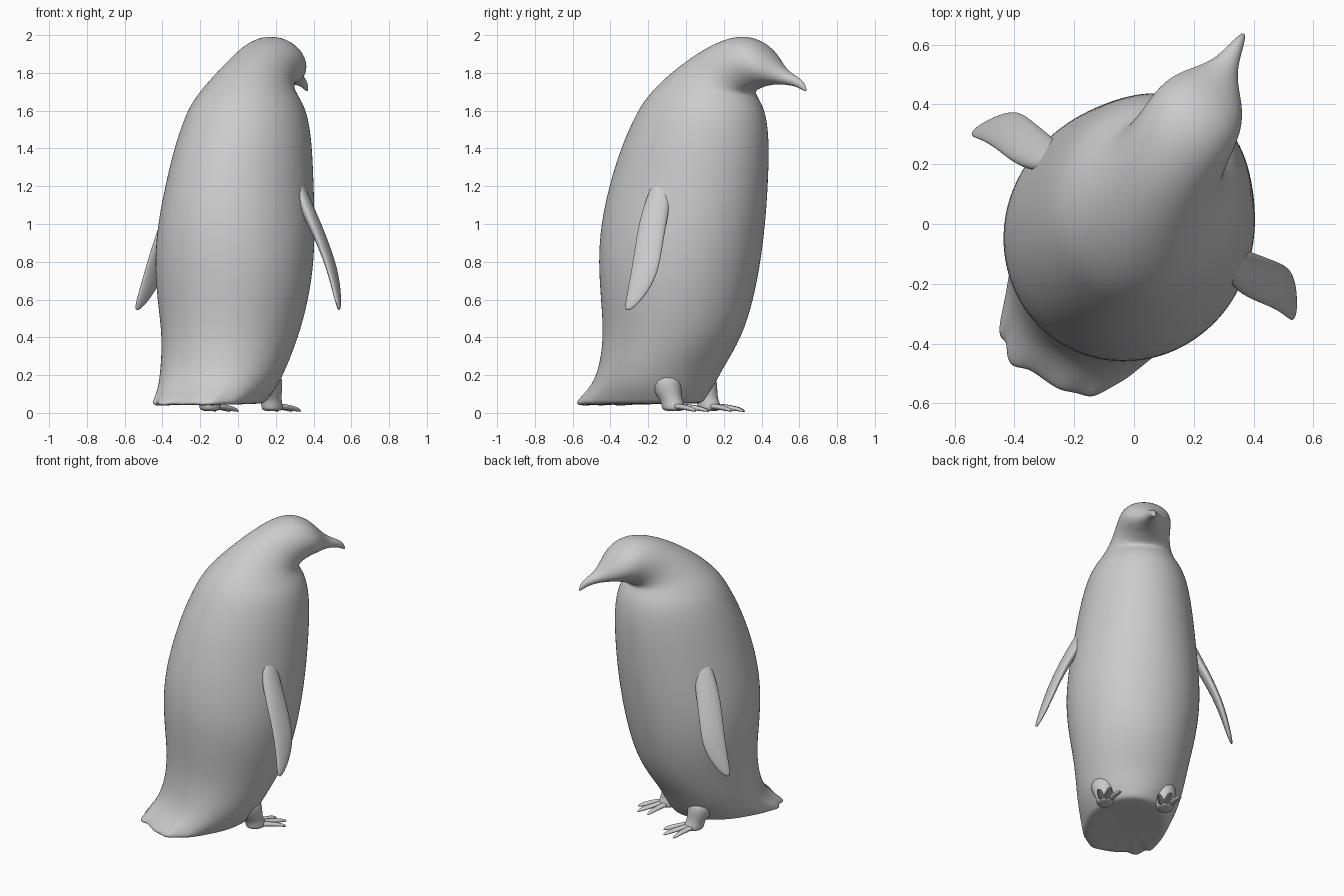
import bpy, math, random
from mathutils import Vector, Matrix

random.seed(4)
cube = bpy.data.objects.get("Cube")
if cube:
    bpy.data.objects.remove(cube, do_unlink=True)

# The bird is modelled facing local +x, then turned on the spot
HEADING = Matrix.Rotation(math.radians(60), 4, 'Z')


def make_object(name, verts, faces, levels=2):
    mesh = bpy.data.meshes.new(name)
    mesh.from_pydata(verts, [], faces)
    mesh.transform(HEADING)
    mesh.shade_smooth()
    obj = bpy.data.objects.new(name, mesh)
    bpy.context.collection.objects.link(obj)
    mod = obj.modifiers.new("Smooth", 'SUBSURF')
    mod.levels = mod.render_levels = levels
    # consistent outward normals
    import bmesh
    bm = bmesh.new()
    bm.from_mesh(mesh)
    bmesh.ops.recalc_face_normals(bm, faces=bm.faces)
    bm.to_mesh(mesh)
    bm.free()
    return obj


def loft(name, rings, levels=2):
    """Skin a list of equal-length point rings and cap both ends."""
    n = len(rings[0])
    verts = [p for ring in rings for p in ring]
    faces = [(r * n + k, r * n + (k + 1) % n, (r + 1) * n + (k + 1) % n, (r + 1) * n + k)
             for r in range(len(rings) - 1) for k in range(n)]
    faces.append(tuple(range(n))[::-1])
    faces.append(tuple(range(len(verts) - n, len(verts))))
    return make_object(name, verts, faces, levels)


def ellipse(center, a, b, n, power=1.0):
    """Ring spanned by two half axes; power below 1 squares off the rear half."""
    points = []
    for k in range(n):
        t = 2 * math.pi * k / n
        c, s = math.cos(t), math.sin(t)
        if c < 0:
            c = -abs(c) ** power
            s = math.copysign(abs(s) ** power, s)
        points.append(Vector(center) + Vector(a) * c + Vector(b) * s)
    return points


# Body, head and beak: back x, back z, front x, front z, half width
BODY = [
    (-.46, .05, .00, .05, .15), (-.62, .035, .07, .05, .25),
    (-.61, .065, .09, .08, .265), (-.53, .13, .12, .13, .30),
    (-.475, .22, .17, .23, .33), (-.45, .4, .29, .4, .358),
    (-.46, .6, .353, .6, .40), (-.475, .8, .395, .8, .42),
    (-.464, 1.0, .428, 1.0, .407), (-.42, 1.2, .45, 1.2, .38),
    (-.353, 1.4, .462, 1.4, .352), (-.28, 1.55, .455, 1.53, .322),
    (-.235, 1.63, .435, 1.62, .292), (-.17, 1.71, .40, 1.675, .25),
    (-.07, 1.80, .395, 1.695, .21), (.06, 1.89, .42, 1.71, .18),
    (.2, 1.965, .45, 1.72, .168), (.35, 2.005, .48, 1.73, .162),
    (.47, 1.965, .515, 1.735, .138), (.545, 1.885, .55, 1.74, .095),
    (.61, 1.815, .59, 1.738, .05), (.67, 1.785, .64, 1.735, .03),
    (.72, 1.755, .69, 1.722, .018), (.74, 1.705, .73, 1.70, .006),
]
rings = []
for i, (xb, zb, xf, zf, w) in enumerate(BODY):
    back, front = Vector((xb, 0, zb)), Vector((xf, 0, zf))
    power = min(1, .68 + .08 * max(0, i - 1))
    rings.append(ellipse((back + front) / 2, (front - back) / 2, (0, w, 0), 40, power))
# Ragged tail feathers along the rear rim
for k in range(14, 27):
    jag = random.uniform(-.035, .02)
    for r, amount in ((1, 1), (2, .8)):
        rings[r][k].x += jag * amount
        rings[r][k].z += random.uniform(-.008, .008)
loft("body", rings)

# Flippers: x, side distance, z, half breadth, half thickness
FLIPPER = [
    (.05, .335, 1.24, .045, .02), (.045, .385, 1.1, .07, .037),
    (.05, .45, .98, .075, .03), (.06, .51, .84, .075, .025),
    (.06, .55, .73, .073, .022), (.035, .588, .62, .052, .017),
    (.0, .62, .54, .018, .008),
]
# Legs: x, z, half length, half width
LEG = [(-.03, .22, .1, .09), (-.01, .12, .085, .075), (.02, .07, .06, .055),
       (.035, .03, .07, .058), (.035, .008, .06, .05)]
# Toes: fraction along, z, radius
TOE = [(0, .035, .026), (.4, .032, .022), (.75, .022, .02), (.93, .015, .013), (1, .008, .005)]

for side, label in ((-1, "left"), (1, "right")):
    loft(label + "_flipper", [
        ellipse((x, side * v, z), (h, -side * h * .25, 0), (0, t, t * .4 * side), 12)
        for x, v, z, h, t in FLIPPER])
    loft(label + "_leg", [
        ellipse((x, side * .19, z), (h, 0, 0), (0, w, 0), 12) for x, z, h, w in LEG])
    for toe, spread in (("inner", -.07), ("middle", 0), ("outer", .07)):
        reach = .2 if spread == 0 else .165
        loft(f"{label}_{toe}_toe", [
            ellipse((.045 + reach * f, side * (.19 + spread * (.3 + .7 * f)), z),
                    (0, r, 0), (0, 0, r * .7), 8)
            for f, z, r in TOE])
